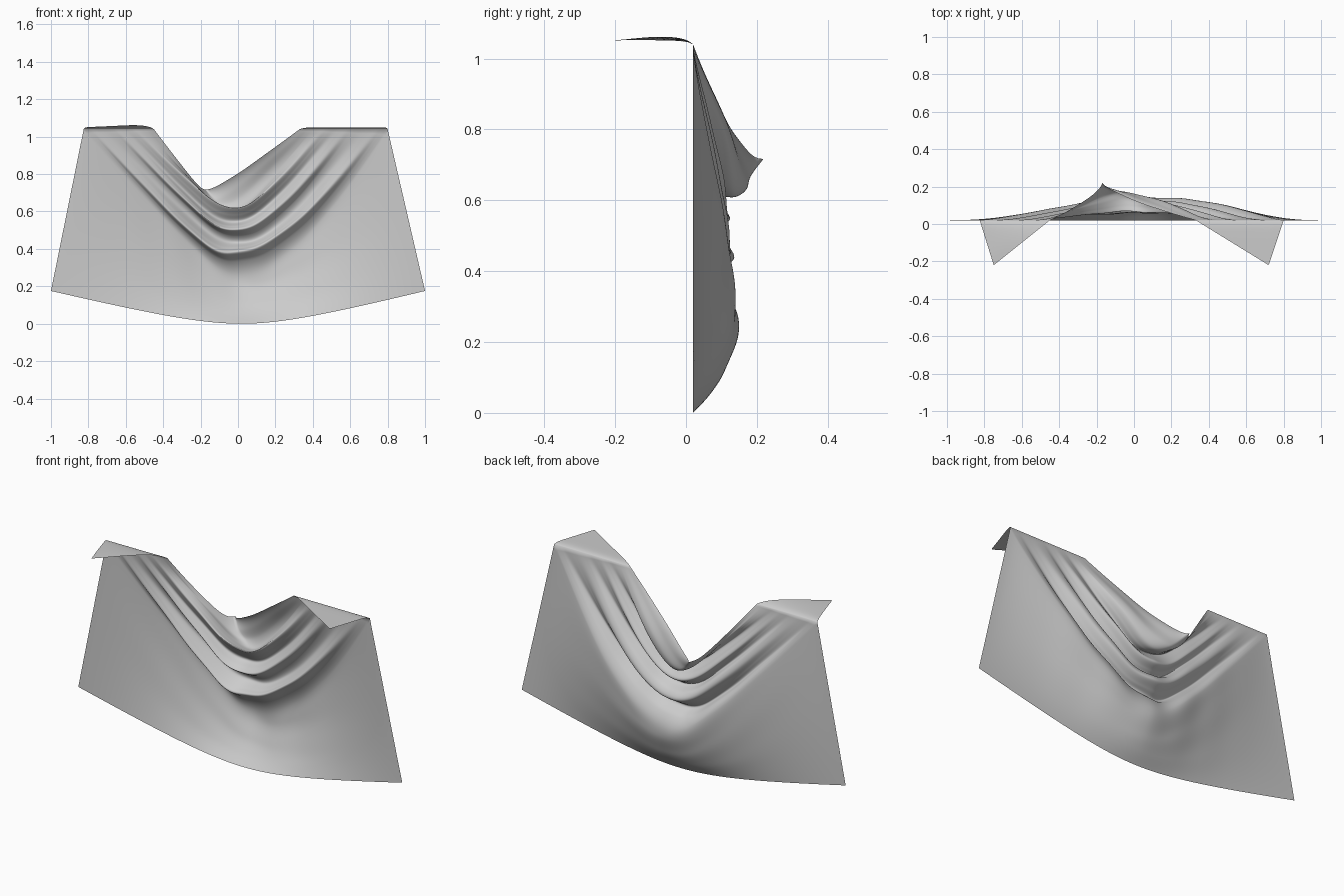
import bpy, bmesh
from math import sin, sqrt, exp
from mathutils import Vector

if "Cube" in bpy.data.objects:
    bpy.data.objects.remove(bpy.data.objects["Cube"])

# Centre line of the drape, bottom hem to top hem:
# (anchor position, x, y, z) - anchor 0..1 climbs the side edge, 1..2 runs inward along the top
KNOTS = [
    (0.00, 0.02, 0.020, 0.000), (0.30, 0.02, 0.070, 0.055),
    (0.60, 0.02, 0.112, 0.125), (0.85, 0.01, 0.140, 0.205),
    (1.00, 0.00, 0.145, 0.275), (1.06, -0.02, 0.115, 0.335),
    (1.12, -0.04, 0.060, 0.378), (1.21, -0.03, 0.085, 0.398),
    (1.31, -0.02, 0.130, 0.430), (1.39, -0.02, 0.115, 0.470),
    (1.46, -0.03, 0.062, 0.500), (1.53, -0.03, 0.080, 0.518),
    (1.60, -0.03, 0.118, 0.540), (1.66, -0.03, 0.095, 0.575),
    (1.72, -0.03, 0.065, 0.615), (1.79, -0.03, 0.100, 0.612),
    (1.85, -0.04, 0.140, 0.610), (1.90, -0.08, 0.170, 0.630),
    (1.95, -0.13, 0.185, 0.670), (2.00, -0.17, 0.222, 0.720),
]
STEPS, HALF, FLAP = 9, 44, 10
# Roundness of the sag on each side: (anchor position, value)
ROUND = {-1: [(0, .36), (1, .24), (1.6, .24), (2, .15)],
         1: [(0, .36), (.6, .5), (1, .75), (1.3, .75), (1.65, .4), (2, .15)]}


def lerp_table(table, a):
    for (a0, v0), (a1, v1) in zip(table, table[1:]):
        if a <= a1:
            return v0 + (v1 - v0) * (a - a0) / (a1 - a0)
    return table[-1][1]


def spline(i, f):
    """Catmull-Rom point between knots i and i+1."""
    n = len(KNOTS) - 1
    p = [Vector(KNOTS[max(0, min(n, i + k))]) for k in (-1, 0, 1, 2)]
    return 0.5 * (2 * p[1] + (p[2] - p[0]) * f
                  + (2 * p[0] - 5 * p[1] + 4 * p[2] - p[3]) * f * f
                  + (3 * p[1] - p[0] - 3 * p[2] + p[3]) * f ** 3)


def anchor(a, side):
    """End of a row (x, z) and length of the corner flap there."""
    outer, inner, tip = (0.825, 0.45, 0.75) if side < 0 else (0.80, 0.33, 0.72)
    if a <= 1:
        return side * (1 - (1 - outer) * a), 0.175 + 0.865 * a, 0.0
    x = outer + (inner - outer) * (a - 1)
    flap = 0.24 * min((outer - x) / (outer - tip), (x - inner) / (tip - inner))
    return side * x, 1.04, max(0.0, flap)


def half_row(c, side):
    """Points from the centre outward, then over the top onto the flap."""
    a, xc, yc, zc = c
    a = max(0.0, min(2.0, a))
    ex, ez, flap = anchor(a, side)
    late = max(0.0, (a - 1.85) / 0.15)
    k = lerp_table(ROUND[side], a)
    p, q = (1.4, 1.3) if side < 0 else (2.5, 1.4)
    p, q = p + (0.68 - p) * late, q + (1.0 - q) * late
    pts = []
    for j in range(HALF + 1):
        t = j / HALF
        g = (sqrt(t * t + k * k) - k) / (sqrt(1 + k * k) - k)
        x = xc + (ex - xc) * t
        bump = (1 - t ** p) ** q
        # small irregular creases around the gathered middle
        crease = 0.007 * sin(17 * x + 9 * a) * sin(9 * x - 7 * a + 1)
        crease *= bump * min(1, a) * (1 - t)
        pts.append((x, 0.02 + (yc - 0.02) * bump + crease,
                    zc + (ez - zc) * g + crease))
    for j in range(1, FLAP + 1):
        d = flap * (j / FLAP) ** 1.6
        lift = 0.01 * (1 - exp(-d / 0.015))
        if side < 0:
            lift += 1.2 * d * (0.24 - d) * max(0, a - 1)
        pts.append((ex, 0.02 - d, ez + lift))
    return pts


# Rows across the cloth
params = [(i, s / STEPS) for i in range(len(KNOTS) - 1) for s in range(STEPS)]
params.append((len(KNOTS) - 2, 1.0))
rows = []
for i, f in params:
    c = spline(i, f)
    rows.append(half_row(c, -1)[::-1] + half_row(c, 1)[1:])

# Skin the rows into one draped sheet
bm = bmesh.new()
grid = [[bm.verts.new(p) for p in row] for row in rows]
for r0, r1 in zip(grid, grid[1:]):
    for j in range(len(r0) - 1):
        bm.faces.new((r0[j], r0[j + 1], r1[j + 1], r1[j]))
bmesh.ops.remove_doubles(bm, verts=bm.verts, dist=0.0004)
for face in bm.faces:
    face.smooth = True
mesh = bpy.data.meshes.new("draped_cloth")
bm.to_mesh(mesh)
bm.free()
cloth = bpy.data.objects.new("draped_cloth", mesh)
bpy.context.collection.objects.link(cloth)
